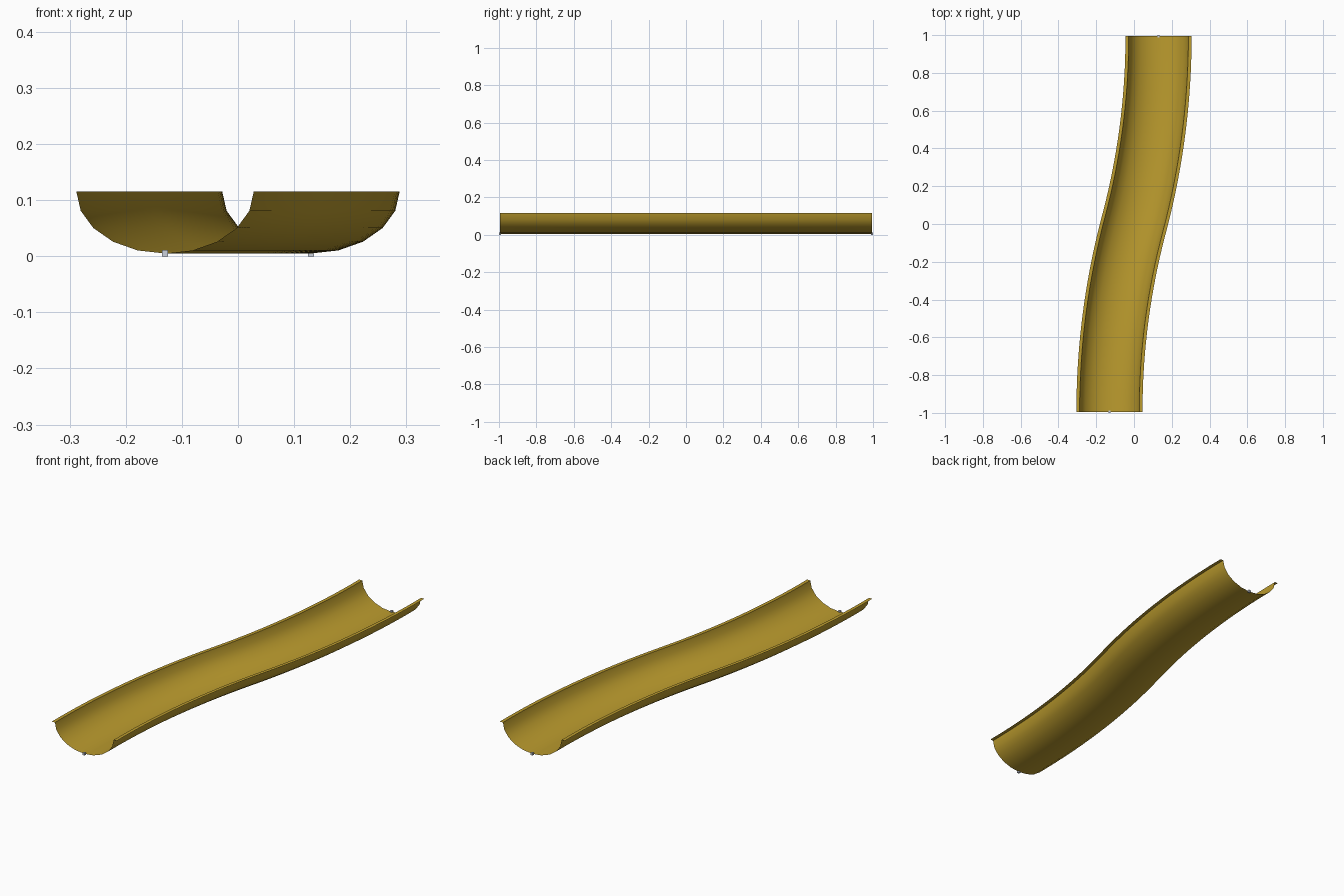
import bpy, bmesh, math

if "Cube" in bpy.data.objects:
    bpy.data.objects.remove(bpy.data.objects["Cube"])


def material(name, rgb):
    m = bpy.data.materials.new(name)
    m.diffuse_color = (*rgb, 1.0)
    m.use_nodes = True
    m.node_tree.nodes["Principled BSDF"].inputs["Base Color"].default_value = m.diffuse_color
    return m


gold = material("golden yellow", (0.50, 0.33, 0.027))
grey = material("pale grey", (0.60, 0.64, 0.72))

END_X, END_Y = 0.13, 0.994      # centre of the far end of the channel
HALF_W, LIP = 0.158, 0.175      # half width of trough, and out to the lip
RIM, DEPTH = 0.115, 0.11
THETA = 2 * math.atan2(END_X, END_Y)
RADIUS = END_Y / math.sin(THETA)
STEPS = 16


def path_point(t):
    """S-shaped path of two tangent arcs, t from -1 to 1: x, y, heading."""
    s = 1 if t >= 0 else -1
    a = THETA * (1 - abs(t))
    return (s * (END_X - RADIUS * (1 - math.cos(a))),
            s * (END_Y - RADIUS * math.sin(a)), a)


# Half-elliptical cross-section with a flat lip on each side
profile = [(-LIP, RIM)]
for i in range(11):
    a = math.pi * i / 10
    profile.append((-HALF_W * math.cos(a), RIM - DEPTH * math.sin(a)))
profile.append((LIP, RIM))

# Channel: sweep the section along the path as a thin open sheet
bm = bmesh.new()
rows = []
for k in range(-STEPS, STEPS + 1):
    x, y, a = path_point(k / STEPS)
    rows.append([bm.verts.new((x + u * math.cos(a), y - u * math.sin(a), z))
                 for u, z in profile])
for r0, r1 in zip(rows, rows[1:]):
    for j in range(len(profile) - 1):
        bm.faces.new((r0[j], r0[j + 1], r1[j + 1], r1[j]))
mesh = bpy.data.meshes.new("curved_channel")
bm.to_mesh(mesh)
bm.free()
channel = bpy.data.objects.new("curved_channel", mesh)
bpy.context.collection.objects.link(channel)
mesh.materials.append(gold)
bpy.context.view_layer.objects.active = channel
channel.select_set(True)
bpy.ops.object.shade_smooth_by_angle(angle=math.radians(40))

# Small connector blocks under both ends
for name, s in (("front_connector", -1), ("back_connector", 1)):
    bpy.ops.mesh.primitive_cube_add(size=0.011, location=(s * END_X, s * END_Y, 0.0055))
    block = bpy.context.object
    block.name = name
    block.data.materials.append(grey)
